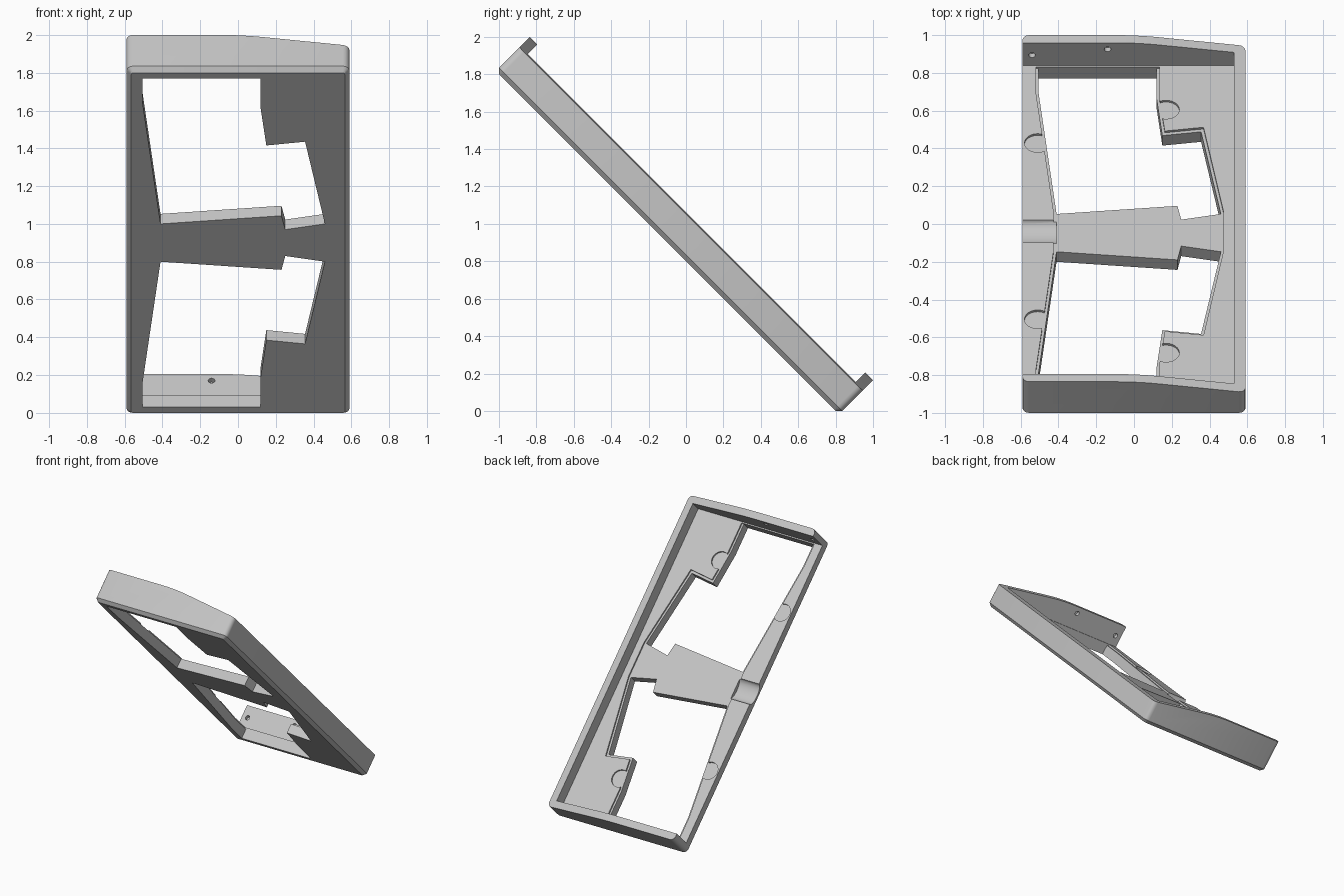
import bpy, bmesh, math
from mathutils import Matrix, Vector

if "Cube" in bpy.data.objects:
    bpy.data.objects.remove(bpy.data.objects["Cube"])

R2 = math.sqrt(2)
HX, HV, TALL = 0.59, 1.2975, 0.258      # half width, half length, tall wall height
FLOOR, RECESS = 0.088, 0.075            # floor thickness, recessed floor thickness
INNER_X, INNER_V = 0.53, 1.24           # inner faces of side and end walls

grey = bpy.data.materials.new("light_grey")
grey.diffuse_color = (0.55, 0.55, 0.55, 1)
grey.use_nodes = True
grey.node_tree.nodes["Principled BSDF"].inputs["Base Color"].default_value = grey.diffuse_color


def make(name, bm):
    bmesh.ops.recalc_face_normals(bm, faces=bm.faces[:])
    me = bpy.data.meshes.new(name)
    bm.to_mesh(me)
    bm.free()
    ob = bpy.data.objects.new(name, me)
    bpy.context.collection.objects.link(ob)
    return ob


def prism(name, pts, lo, hi, axis="w"):
    """Extrude a 2D outline along w (outline in x,v) or along v (outline in x,w)."""
    place = (lambda a, b, c: (a, b, c)) if axis == "w" else (lambda a, b, c: (a, c, b))
    bm = bmesh.new()
    face = bm.faces.new([bm.verts.new(place(a, b, lo)) for a, b in pts])
    new = bmesh.ops.extrude_face_region(bm, geom=[face])["geom"]
    move = Vector(place(0, 0, hi - lo))
    bmesh.ops.translate(bm, vec=move, verts=[g for g in new if isinstance(g, bmesh.types.BMVert)])
    return make(name, bm)


def rect(x0, x1, y0, y1):
    return [(x0, y0), (x1, y0), (x1, y1), (x0, y1)]


def circle(cx, cy, rx, ry, n=24):
    return [(cx + rx * math.cos(math.tau * i / n), cy + ry * math.sin(math.tau * i / n)) for i in range(n)]


# Frame blank: rounded corners, chamfered underside
bm = bmesh.new()
bmesh.ops.create_cube(bm, size=1, matrix=Matrix.Translation((0, 0, TALL / 2)) @ Matrix.Diagonal((2 * HX, 2 * HV, TALL, 1)))
upright = [e for e in bm.edges if abs(e.verts[0].co.z - e.verts[1].co.z) > 0.1]
bmesh.ops.bevel(bm, geom=upright, offset=0.035, segments=4, profile=0.5, affect="EDGES")
under = [e for e in bm.edges if all(v.co.z < 0.001 for v in e.verts)]
bmesh.ops.bevel(bm, geom=under, offset=0.025, segments=1, affect="EDGES")
frame = make("tilted_frame", bm)
frame.data.materials.append(grey)

cutters = []
# Tray interior, open on the left side
cutters.append(prism("tray_cutter", rect(-1, INNER_X, -INNER_V, INNER_V), FLOOR, 1))

# Wall tops: level on the left, easing into a slope on the right
slope = 0.081 / 0.57
crest = [(-1, TALL)]
for i in range(9):
    t = i / 8
    crest.append((-0.1 + 0.24 * t, TALL - slope * 0.12 * t * t))
crest += [(0.59, 0.178), (1, 0.178), (1, 1), (-1, 1)]
crest = [(x, min(w, TALL + 0.0) if w < 0.5 else w) for x, w in crest]
crest[0] = (-1, TALL + 0.02)
crest.insert(1, (-0.8, TALL + 0.02))
cutters.append(prism("wall_top_cutter", crest, -2, 2, "v"))

# Shallow recess around the openings and across the middle bar
left = [(-0.425, 0.10), (-0.52, 0.74), (-0.52, 0.87)]
right = [(0.135, 0.87), (0.135, 0.70), (0.163, 0.53), (0.368, 0.55), (0.475, 0.10)]
half = left + right
outline = [(x, h * R2) for x, h in half] + [(x, -h * R2) for x, h in reversed(half)]
cutters.append(prism("recess_cutter", outline, RECESS, 0.15))

opening = [(-0.41, 0.10), (0.23, 0.143), (0.25, 0.07), (0.46, 0.10), (0.355, 0.535),
           (0.15, 0.515), (0.12, 0.71), (0.12, 0.87), (-0.505, 0.87), (-0.505, 0.74)]
for s in (-1, 1):
    # Through opening
    cutters.append(prism("opening_cutter", [(x, s * h * R2) for x, h in opening], -0.1, 0.3))
    # Round finger pockets beside the opening
    for cx, cv in ((0.17, 0.91), (-0.51, 0.66)):
        cutters.append(prism("pocket_cutter", circle(cx, s * cv, 0.07, 0.07), RECESS, 0.15))
    # Blind screw holes on the inner face of the end wall
    for cx, cw in ((-0.54, 0.166), (-0.14, 0.209)):
        a, b = sorted((s * 1.2, s * 1.27))
        cutters.append(prism("screw_hole_cutter", circle(cx, cw, 0.018, 0.018, 16), a, b, "v"))

# Rounded cable groove on the left edge; outline lies in v,w and runs along x
groove = prism("groove_cutter", circle(0, FLOOR, 0.085, 0.045), 0.41, 0.8, "v")
groove.data.transform(Matrix.Rotation(math.pi / 2, 4, "Z"))
cutters.append(groove)

# Apply the cuts
bpy.context.view_layer.objects.active = frame
frame.select_set(True)
for c in cutters:
    c.hide_render = True
    m = frame.modifiers.new("cut", "BOOLEAN")
    m.operation, m.solver, m.object = "DIFFERENCE", "EXACT", c
    bpy.ops.object.modifier_apply(modifier=m.name)
for c in cutters:
    bpy.data.objects.remove(c)

# Lean the finished frame at 45 degrees
frame.data.transform(Matrix.Translation((0, -0.1, 0.9)) @ Matrix.Rotation(-math.pi / 4, 4, "X"))
bpy.ops.object.shade_smooth_by_angle(angle=math.radians(30))
